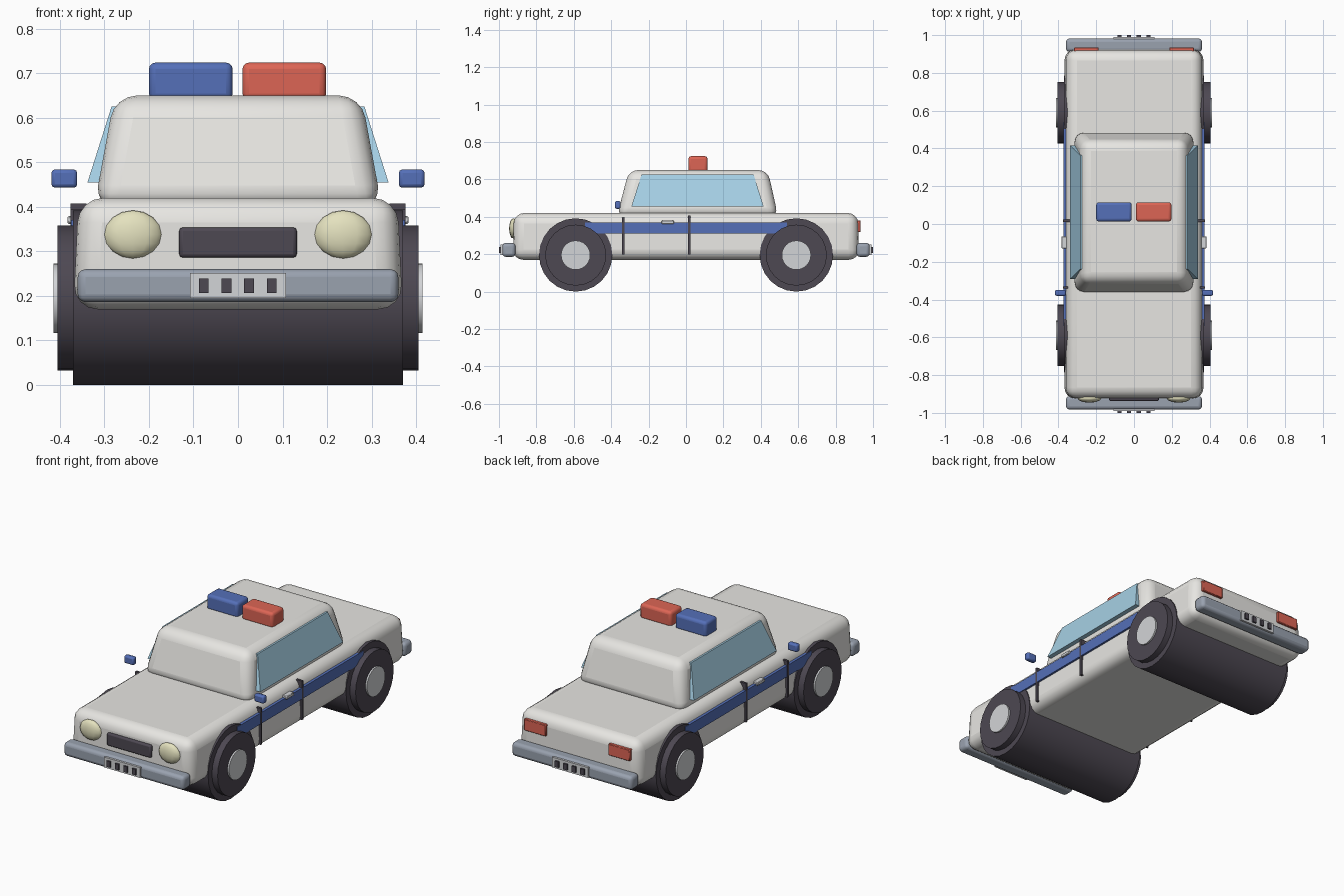
import bpy, bmesh, math
from mathutils import Matrix, Vector

if "Cube" in bpy.data.objects:
    bpy.data.objects.remove(bpy.data.objects["Cube"])


def material(name, rgb):
    m = bpy.data.materials.new(name)
    m.diffuse_color = (*rgb, 1)
    m.use_nodes = True
    m.node_tree.nodes["Principled BSDF"].inputs["Base Color"].default_value = m.diffuse_color
    return m


WHITE = material("white_paint", (0.80, 0.79, 0.76))
BLUE = material("blue_paint", (0.09, 0.16, 0.48))
RED = material("red_plastic", (0.72, 0.13, 0.09))
DARK = material("dark_rubber", (0.075, 0.065, 0.085))
GLASS = material("window_glass", (0.38, 0.63, 0.78))
CREAM = material("lamp_cream", (0.78, 0.76, 0.52))
STEEL = material("bumper_steel", (0.32, 0.36, 0.43))
SILVER = material("silver", (0.65, 0.66, 0.68))


def finish(name, bm, mat, bevel=0, segments=3, smooth=True):
    bmesh.ops.recalc_face_normals(bm, faces=bm.faces)
    mesh = bpy.data.meshes.new(name)
    bm.to_mesh(mesh)
    bm.free()
    ob = bpy.data.objects.new(name, mesh)
    bpy.context.collection.objects.link(ob)
    mesh.materials.append(mat)
    if bevel:
        mod = ob.modifiers.new("bevel", "BEVEL")
        mod.width, mod.segments, mod.limit_method = bevel, segments, "NONE"
    if smooth:
        bpy.ops.object.select_all(action="DESELECT")
        bpy.context.view_layer.objects.active = ob
        ob.select_set(True)
        bpy.ops.object.shade_smooth_by_angle(angle=math.radians(40))
    return ob


def box(name, x, y, z, mat, bevel=0, segments=3, top_x=None, top_y=None):
    """Box from three ranges; the top face may have its own x and y range."""
    bm = bmesh.new()
    bmesh.ops.create_cube(bm, size=1)
    for v in bm.verts:
        top = v.co.z > 0
        rx = top_x if top and top_x else x
        ry = top_y if top and top_y else y
        v.co = Vector((rx[v.co.x > 0], ry[v.co.y > 0], z[top]))
    return finish(name, bm, mat, bevel, segments, smooth=bevel > 0)


def cylinder(name, radius, x0, x1, y, z, mat, sides=24, bevel_tip=0):
    """Cylinder lying along x."""
    bm = bmesh.new()
    bmesh.ops.create_cone(bm, cap_ends=True, segments=sides, radius1=radius,
                          radius2=radius - bevel_tip, depth=abs(x1 - x0))
    turn = Matrix.Rotation(math.copysign(math.pi / 2, x1 - x0), 4, "Y")
    bm.transform(Matrix.Translation(((x0 + x1) / 2, y, z)) @ turn)
    return finish(name, bm, mat)


def span(s, a, b):
    """Range a..b on side s, sorted."""
    return tuple(sorted((s * a, s * b)))


# Body and cabin
box("body", (-.37, .37), (-.925, .925), (.17, .42), WHITE, .055, 4,
    top_x=(-.358, .358), top_y=(-.92, .92))
box("cabin", (-.323, .323), (-.37, .493), (.40, .65), WHITE, .05, 4,
    top_x=(-.277, .277), top_y=(-.305, .437))

# Roof lights
box("blue_roof_light", (-.2, -.012), (.013, .115), (.64, .724), BLUE, .015)
box("red_roof_light", (.01, .198), (.013, .115), (.64, .724), RED, .015)

# Wheels: full-width drum, outer tyre and hub cap
for end, y in (("front", -.59), ("rear", .59)):
    cylinder(end + "_wheel_drum", .196, -.371, .371, y, .196, DARK)
    for side, s in (("left", -1), ("right", 1)):
        cylinder(f"{end}_{side}_tyre", .163, s * .36, s * .405, y, .195, DARK)
        cylinder(f"{end}_{side}_hub", .078, s * .38, s * .414, y, .195, SILVER)

# Side parts, mirrored
for side, s in (("left", -1), ("right", 1)):
    box(side + "_stripe", span(s, .34, .3745), (-.54, .54), (.31, .37), BLUE)
    box(side + "_mirror", span(s, .361, .419), (-.38, -.35), (.443, .484), BLUE, .008, 2)
    box(side + "_front_seam", span(s, .34, .376), (-.342, -.33), (.198, .395), DARK)
    box(side + "_rear_seam", span(s, .34, .376), (.011, .023), (.198, .408), DARK)
    box(side + "_handle", span(s, .35, .383), (-.13, -.065), (.362, .38), SILVER, .003, 1)
    box(side + "_window", span(s, .305, .338), (-.292, .415), (.455, .625), GLASS,
        top_x=span(s, .255, .284), top_y=(-.238, .362))

    # Headlight and tail light
    bm = bmesh.new()
    bmesh.ops.create_uvsphere(bm, u_segments=12, v_segments=8, radius=1)
    bm.transform(Matrix.Translation((s * .236, -.922, .338))
                 @ Matrix.Diagonal((.064, .024, .054, 1)))
    finish(side + "_headlight", bm, CREAM)
    box(side + "_tail_light", span(s, .187, .317), (.90, .934), (.318, .38), RED, .003, 1)

box("grille", (-.132, .132), (-.937, -.90), (.286, .354), DARK, .008, 2)

# Bumpers with plates and plain plate marks
for end, s in (("front", -1), ("rear", 1)):
    box(end + "_bumper", (-.36, .36), span(s, .912, .982), (.186, .26), STEEL, .018)
    box(end + "_plate", (-.108, .108), span(s, .97, .991), (.195, .251), SILVER)
    for i in range(4):
        x = -.077 + i * .051
        box(f"{end}_plate_mark_{i + 1}", (x - .011, x + .011), span(s, .98, 1.0),
            (.207, .239), DARK)
